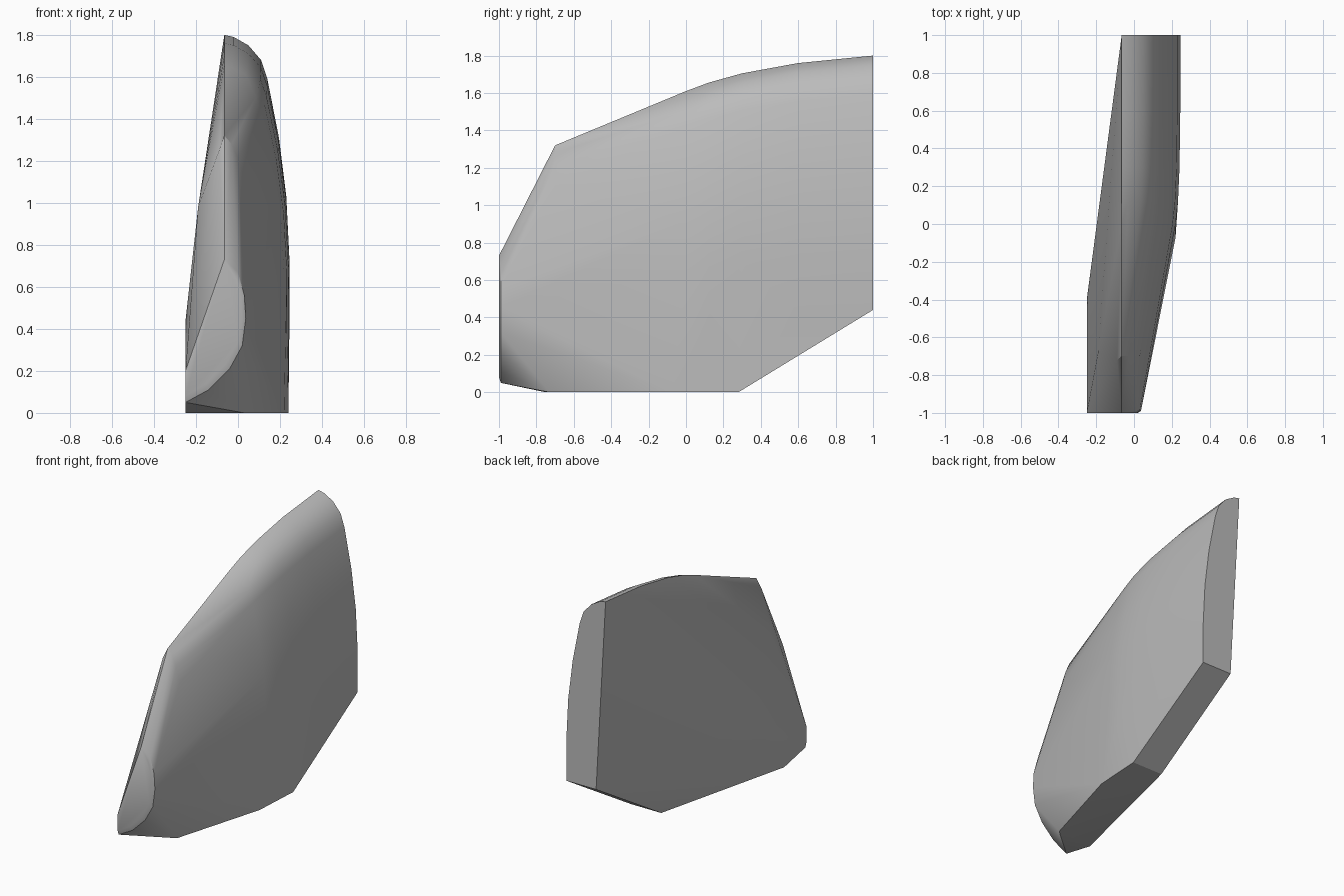
import bpy
import bmesh
import math

# Remove the default cube only
default_cube = bpy.data.objects.get("Cube")
if default_cube:
    bpy.data.objects.remove(default_cube, do_unlink=True)


def make_material(name, value):
    material = bpy.data.materials.new(name)
    colour = (value, value, value, 1)
    material.diffuse_color = colour
    material.use_nodes = True
    shader = material.node_tree.nodes["Principled BSDF"]
    shader.inputs["Base Color"].default_value = colour
    return material


def section(y, outline, shift=0, drop=0):
    """Place an (x, z) outline across the shell at depth y."""
    crease = outline[0][0]
    top = outline[0][1]
    return [(x if x == crease else x - shift, y, z - drop * z / top)
            for x, z in outline]


def convex_shell(name, points, material):
    bm = bmesh.new()
    for point in points:
        bm.verts.new(point)
    result = bmesh.ops.convex_hull(bm, input=bm.verts[:])
    unused = [item for item in set(result["geom_interior"] + result["geom_unused"])
              if isinstance(item, bmesh.types.BMVert)]
    bmesh.ops.delete(bm, geom=unused, context='VERTS')
    bmesh.ops.dissolve_limit(bm, angle_limit=math.radians(0.5),
                             verts=bm.verts[:], edges=bm.edges[:])
    bmesh.ops.recalc_face_normals(bm, faces=bm.faces[:])
    mesh = bpy.data.meshes.new(name)
    bm.to_mesh(mesh)
    bm.free()
    mesh.materials.append(material)
    shell = bpy.data.objects.new(name, mesh)
    bpy.context.collection.objects.link(shell)
    bpy.ops.object.select_all(action='DESELECT')
    shell.select_set(True)
    bpy.context.view_layer.objects.active = shell
    bpy.ops.object.shade_smooth_by_angle(angle=math.radians(30))
    return shell


# Outer wall: one bowed outline repeated along the straight rear part
bowed = [(-.065, 1.8), (-.02, 1.79), (.05, 1.75), (.11, 1.68), (.14, 1.59),
         (.195, 1.31), (.23, 1.03), (.245, .73), (.245, .44)]
points = []
for y, shift, drop in [(1, 0, 0), (.6, 0, .04), (.3, .004, .095),
                       (.12, .012, .145), (0, .025, .19)]:
    points += section(y, bowed, shift, drop)

# Rounded brow and nose rim
points += section(-.7, [(-.065, 1.32), (-.03, 1.28), (0, 1.21), (.03, 1.1)])
points += section(-.99, [(-.065, .75), (0, .67), (.03, .56), (.037, .45),
                         (.02, .32), (-.04, .21), (-.14, .11), (-.25, .05)])
points += section(-1, [(-.065, .73), (-.01, .64), (.015, .54), (.02, .45),
                       (0, .34), (-.06, .23), (-.15, .14), (-.25, .08),
                       (-.25, .2)])

# Flat base
base = [(.24, .28), (.22, -.07), (.03, -.73), (-.25, -.75), (-.15, -.54), (0, .28)]
points += [(x, y, 0) for x, y in base]

# Inner wall: lower rear corner, ridge end and front corners
points += [(.01, 1, .44), (-.25, -.4, .44), (-.19, -.68, .98), (-.09, -.72, 1.25)]

grey = make_material("plain grey", .5)
convex_shell("curved_shell", points, grey)
